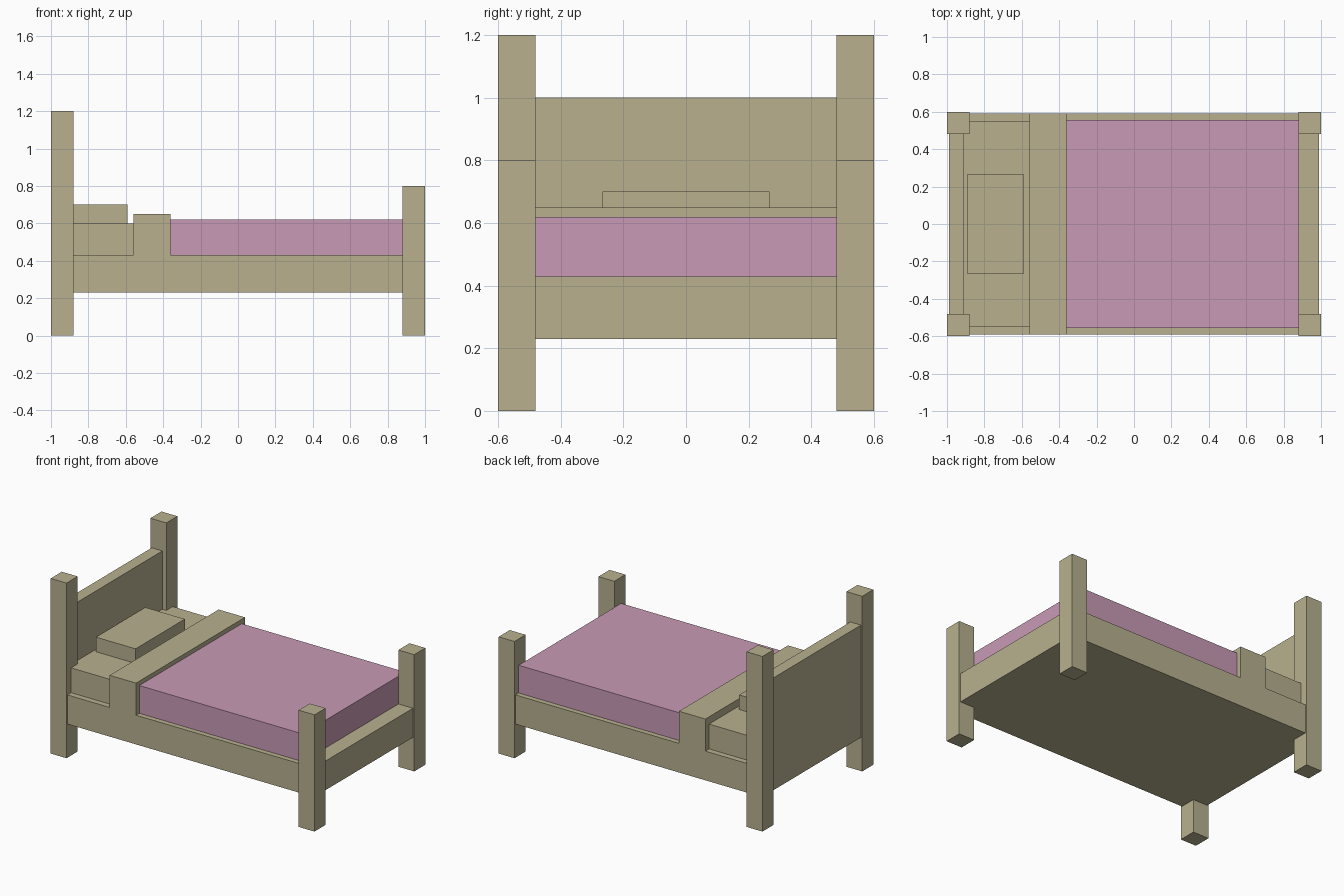
import bpy

if "Cube" in bpy.data.objects:
    bpy.data.objects.remove(bpy.data.objects["Cube"])


def material(name, rgb):
    m = bpy.data.materials.new(name)
    m.diffuse_color = (*rgb, 1)
    m.use_nodes = True
    m.node_tree.nodes["Principled BSDF"].inputs["Base Color"].default_value = m.diffuse_color
    return m


TAN = material("tan", (0.479, 0.434, 0.275))
PINK = material("pink", (0.578, 0.323, 0.462))


def box(name, x, y, z, mat):
    """Box spanning the given (min, max) range on each axis."""
    bpy.ops.mesh.primitive_cube_add(size=1)
    ob = bpy.context.object
    ob.name = name
    ob.location = [(a + b) / 2 for a, b in (x, y, z)]
    ob.scale = [b - a for a, b in (x, y, z)]
    bpy.ops.object.transform_apply(location=True, rotation=False, scale=True)
    ob.data.materials.append(mat)
    return ob


# Corner posts, tall at the head and short at the foot
for y in ((-0.6, -0.48), (0.48, 0.6)):
    box("head_post", (-1, -0.88), y, (0, 1.2), TAN)
    box("foot_post", (0.88, 1), y, (0, 0.8), TAN)

# Bed base and headboard
box("bed_base", (-0.99, 0.99), (-0.59, 0.59), (0.23, 0.43), TAN)
box("headboard", (-0.99, -0.91), (-0.55, 0.55), (0.43, 1.0), TAN)

# Bedding: mattress end, folded sheet, blanket and pillow
box("mattress", (-0.91, -0.56), (-0.55, 0.55), (0.43, 0.60), TAN)
box("folded_sheet", (-0.56, -0.36), (-0.59, 0.59), (0.43, 0.65), TAN)
box("blanket", (-0.36, 0.88), (-0.555, 0.555), (0.43, 0.62), PINK)
box("pillow", (-0.89, -0.59), (-0.267, 0.267), (0.60, 0.70), TAN)
